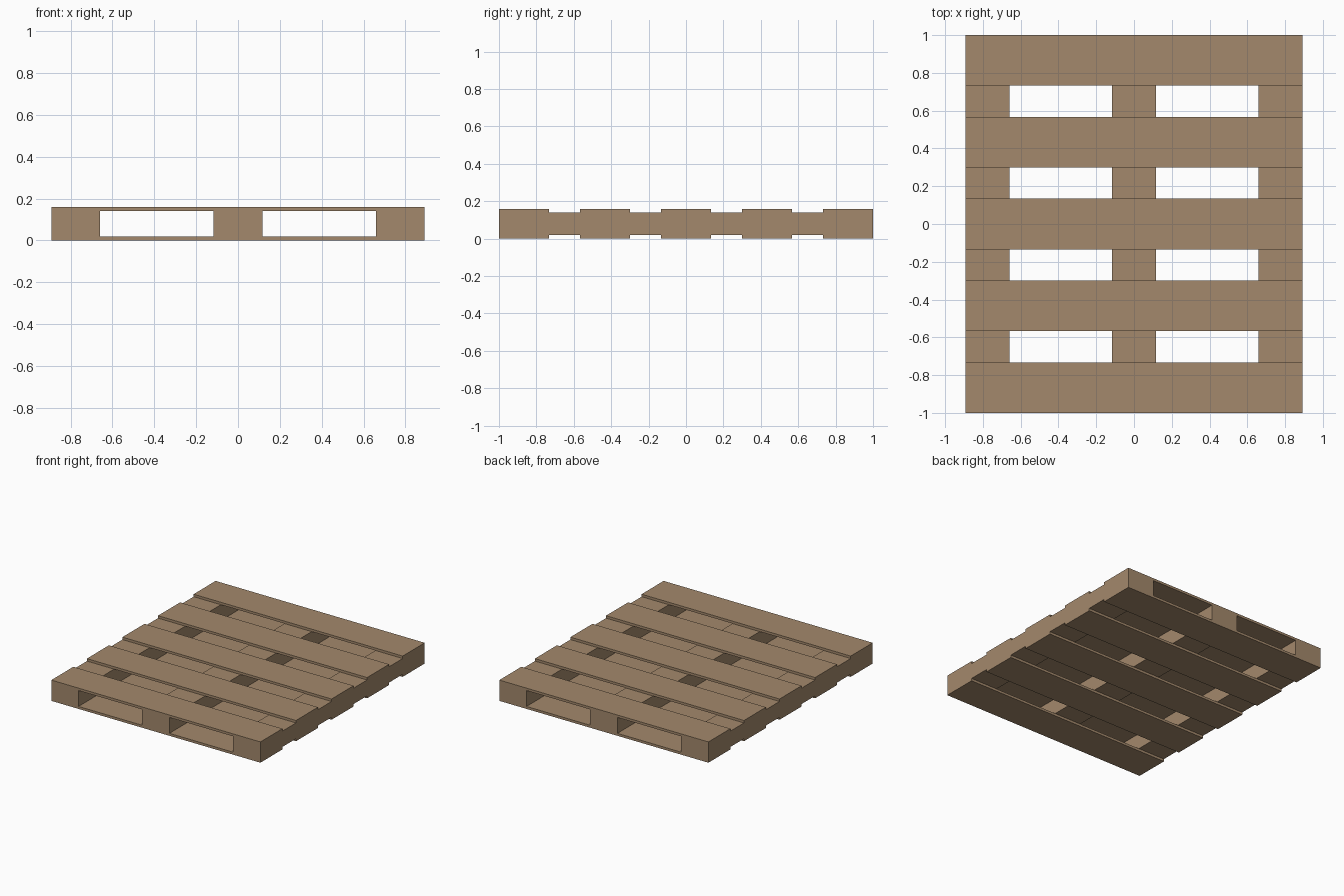
import bpy

if "Cube" in bpy.data.objects:
    bpy.data.objects.remove(bpy.data.objects["Cube"])

wood = bpy.data.materials.new("pallet_wood")
wood.diffuse_color = (0.37, 0.25, 0.15, 1)
wood.use_nodes = True
wood.node_tree.nodes["Principled BSDF"].inputs["Base Color"].default_value = wood.diffuse_color

HALF_X = 0.891
BOARD_T = 0.019
HEIGHT = 0.16
BOARD_W = 0.268
STRINGER_W = 0.232


def box(name, centre, size):
    bpy.ops.mesh.primitive_cube_add(size=1, location=centre)
    ob = bpy.context.object
    ob.name = name
    ob.scale = size
    bpy.ops.object.transform_apply(location=False, rotation=False, scale=True)
    ob.data.materials.append(wood)
    return ob


# Three long stringers running front to back
for i in (-1, 0, 1):
    x = i * (HALF_X - STRINGER_W / 2)
    box(f"stringer_{i + 2}", (x, 0, HEIGHT / 2),
        (STRINGER_W, 2, HEIGHT - 2 * BOARD_T))

# Five evenly spaced deck boards on the top and on the bottom
for i in range(5):
    y = (i - 2) * (1 - BOARD_W / 2) / 2
    size = (2 * HALF_X, BOARD_W, BOARD_T)
    box(f"top_board_{i + 1}", (0, y, HEIGHT - BOARD_T / 2), size)
    box(f"bottom_board_{i + 1}", (0, y, BOARD_T / 2), size)
